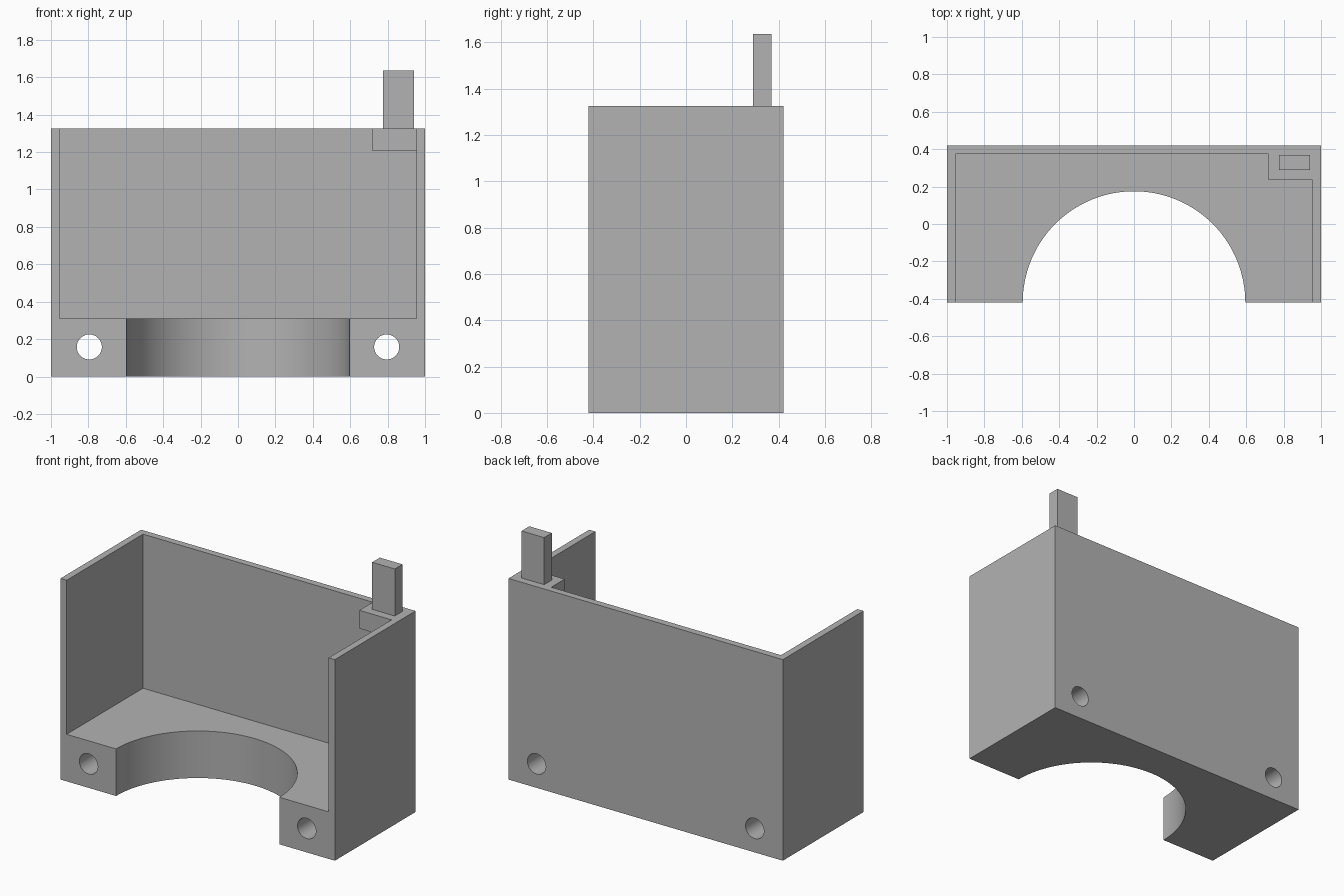
import bpy
import math
from mathutils import Matrix

cube = bpy.data.objects.get("Cube")
if cube:
    bpy.data.objects.remove(cube, do_unlink=True)

import bmesh

grey = bpy.data.materials.new("plain grey")
grey.use_nodes = True
colour = (0.45, 0.45, 0.45, 1)
grey.diffuse_color = colour
grey.node_tree.nodes["Principled BSDF"].inputs["Base Color"].default_value = colour

# Overall sizes
DEPTH, HEIGHT, FLOOR, WALL = 0.42, 1.325, 0.31, 0.045


def finish(name, bm):
    mesh = bpy.data.meshes.new(name)
    bm.to_mesh(mesh)
    bm.free()
    mesh.materials.append(grey)
    obj = bpy.data.objects.new(name, mesh)
    bpy.context.collection.objects.link(obj)
    return obj


def box(name, low, high):
    bm = bmesh.new()
    bmesh.ops.create_cube(bm, size=1)
    for v in bm.verts:
        v.co = [a if c < 0 else b for c, a, b in zip(v.co, low, high)]
    return finish(name, bm)


def cylinder(name, radius, length, centre, sides, along_y=False):
    bm = bmesh.new()
    turn = Matrix.Rotation(math.pi / 2, 4, 'X') if along_y else Matrix()
    bmesh.ops.create_cone(bm, cap_ends=True, segments=sides, radius1=radius,
                          radius2=radius, depth=length,
                          matrix=Matrix.Translation(centre) @ turn)
    return finish(name, bm)


def combine(target, tool, operation):
    mod = target.modifiers.new(tool.name, 'BOOLEAN')
    mod.operation = operation
    mod.solver = 'EXACT'
    mod.object = tool
    tool.hide_render = True
    bpy.context.view_layer.update()
    graph = bpy.context.evaluated_depsgraph_get()
    result = bpy.data.meshes.new_from_object(target.evaluated_get(graph))
    target.modifiers.clear()
    target.data = result
    bpy.data.objects.remove(tool, do_unlink=True)


# Housing: thick floor, thin back and side walls, open front and top
housing = box("housing", (-1, -DEPTH, 0), (1, DEPTH, HEIGHT))
combine(housing, box("cavity", (WALL - 1, -1, FLOOR), (1 - WALL, DEPTH - WALL, 2)), 'DIFFERENCE')

# Corner block under the tab
combine(housing, box("corner_block", (0.72, 0.235, 1.205), (0.98, 0.4, HEIGHT)), 'UNION')

# Half-round recess in the floor
combine(housing, cylinder("recess", 0.595, 1, (0, -DEPTH, 0.2), 128), 'DIFFERENCE')

# Mounting holes running front to back
for side in (-1, 1):
    combine(housing, cylinder("mounting_hole", 0.067, 2, (side * 0.795, 0, 0.158), 48, True),
            'DIFFERENCE')

# Upright tab
box("tab", (0.775, 0.29, HEIGHT), (0.94, 0.37, 1.635))

bpy.ops.object.select_all(action='DESELECT')
housing.select_set(True)
bpy.context.view_layer.objects.active = housing
bpy.ops.object.shade_smooth_by_angle(angle=math.radians(30))
